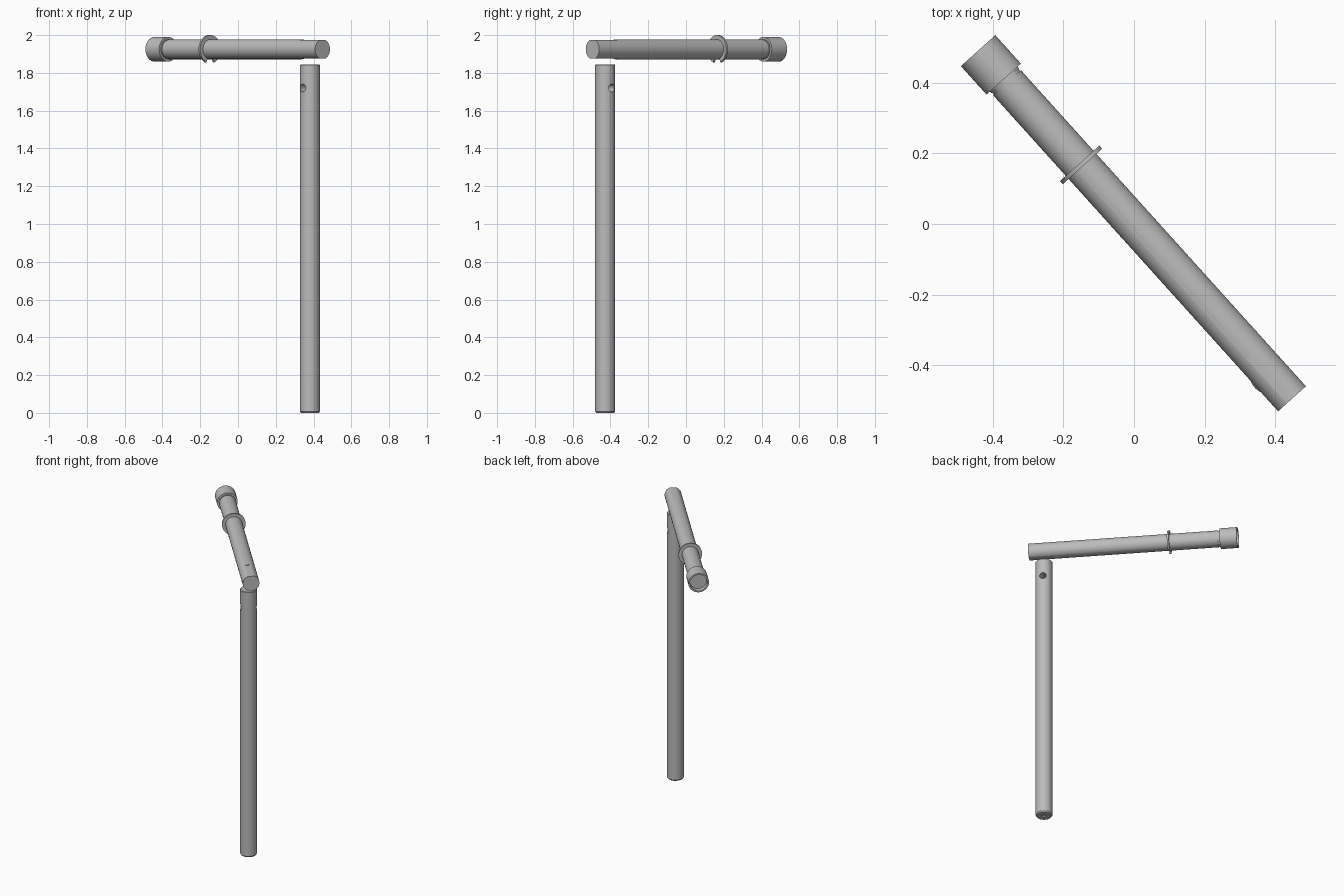
import bpy
from math import pi, sin, cos, atan2, radians
from mathutils import Vector, Matrix

if "Cube" in bpy.data.objects:
    bpy.data.objects.remove(bpy.data.objects["Cube"])

steel = bpy.data.materials.new("grey_steel")
steel.use_nodes = True
steel.diffuse_color = (0.5, 0.5, 0.5, 1)
steel.node_tree.nodes["Principled BSDF"].inputs["Base Color"].default_value = (0.5, 0.5, 0.5, 1)

SEG = 48
R = 0.053
START = Vector((0.4475, -0.495, 1.925))
AXIS = Vector((-0.67, 0.743, 0)).normalized()
SIDE = Vector((AXIS.y, -AXIS.x, 0))
# local z runs along the bar, local y points up
BAR = Matrix.Translation(START) @ Matrix((SIDE, Vector((0, 0, 1)), AXIS)).transposed().to_4x4()
if BAR.to_3x3().determinant() < 0:
    BAR = BAR @ Matrix.Scale(-1, 4, (1, 0, 0))


def make(name, verts, faces, matrix):
    mesh = bpy.data.meshes.new(name)
    mesh.from_pydata(verts, [], faces)
    mesh.materials.append(steel)
    ob = bpy.data.objects.new(name, mesh)
    ob.matrix_world = matrix
    bpy.context.collection.objects.link(ob)
    return ob


def lathe(name, profile, matrix, closed=False):
    """Spin (radius, height) points about local z; open profiles get end caps."""
    n = len(profile)
    verts = [(r * cos(2 * pi * s / SEG), r * sin(2 * pi * s / SEG), h)
             for r, h in profile for s in range(SEG)]
    faces = []
    for i in range(n if closed else n - 1):
        a, b = i * SEG, (i + 1) % n * SEG
        for s in range(SEG):
            t = (s + 1) % SEG
            faces.append((a + s, a + t, b + t, b + s))
    if not closed:
        faces.append(tuple(reversed(range(SEG))))
        faces.append(tuple((n - 1) * SEG + s for s in range(SEG)))
    return make(name, verts, faces, matrix)


def cut(target, cutter):
    cutter.hide_render = True
    mod = target.modifiers.new("cut", 'BOOLEAN')
    mod.operation, mod.solver, mod.object = 'DIFFERENCE', 'EXACT', cutter
    bpy.context.view_layer.objects.active = target
    bpy.ops.object.modifier_apply(modifier=mod.name)
    bpy.data.objects.remove(cutter)


def smooth(ob):
    bpy.ops.object.select_all(action='DESELECT')
    ob.select_set(True)
    bpy.context.view_layer.objects.active = ob
    bpy.ops.object.shade_smooth_by_angle(angle=radians(30))


# upright post: chamfered ends, centre hole below, cross hole near the top
post = lathe("upright_post",
             [(0.003, 0.02), (0.012, 0.008), (0.012, 0), (R - 0.006, 0), (R, 0.008),
              (R, 1.841), (R - 0.004, 1.845)],
             Matrix.Translation((0.381, -0.428, 0)))
hole_dir = Matrix.Rotation(atan2(SIDE.y, SIDE.x), 4, 'Z') @ Matrix.Rotation(pi / 2, 4, 'Y')
drill = lathe("drill", [(0.021, -0.1), (0.021, 0.1)],
              Matrix.Translation((0.381, -0.428, 1.72)) @ hole_dir)
cut(post, drill)

# cross bar with a shallow groove beside the end sleeve
bar = lathe("cross_bar",
            [(R, 0), (R, 1.205), (R - 0.003, 1.205), (R - 0.003, 1.213), (R, 1.213), (R, 1.30)], BAR)
for sign in (1, -1):
    bpy.ops.mesh.primitive_cube_add(size=1)
    box = bpy.context.object
    box.matrix_world = (BAR @ Matrix.Translation((0, sign * (R + 0.046), 0.065))
                        @ Matrix.Diagonal((0.2, 0.1, 0.2, 1)))
    bpy.context.view_layer.update()
    cut(bar, box)

# hollow end sleeve
sleeve = lathe("end_sleeve",
               [(R - 0.001, 1.219), (0.0655, 1.219), (0.0655, 1.3276), (0.055, 1.3276),
                (R - 0.001, 1.29)], BAR, closed=True)

# retaining clip: flat ring, open at the bottom
verts, faces = [], []
STEPS, GAP = 40, radians(22)
for i in range(STEPS + 1):
    a = -pi / 2 + GAP + (2 * pi - 2 * GAP) * i / STEPS
    for r, h in ((R - 0.003, 0.886), (0.075, 0.886), (0.075, 0.898), (R - 0.003, 0.898)):
        verts.append((r * cos(a), r * sin(a), h))
    if i:
        b = 4 * i
        faces += [(b - 4 + k, b - 4 + (k + 1) % 4, b + (k + 1) % 4, b + k) for k in range(4)]
faces += [(3, 2, 1, 0), tuple(4 * STEPS + k for k in range(4))]
clip = make("retaining_clip", verts, faces, BAR)

# consistent normals and smooth sides
for ob in (post, bar, sleeve, clip):
    smooth(ob)
    bpy.ops.object.mode_set(mode='EDIT')
    bpy.ops.mesh.select_all(action='SELECT')
    bpy.ops.mesh.normals_make_consistent(inside=False)
    bpy.ops.object.mode_set(mode='OBJECT')
